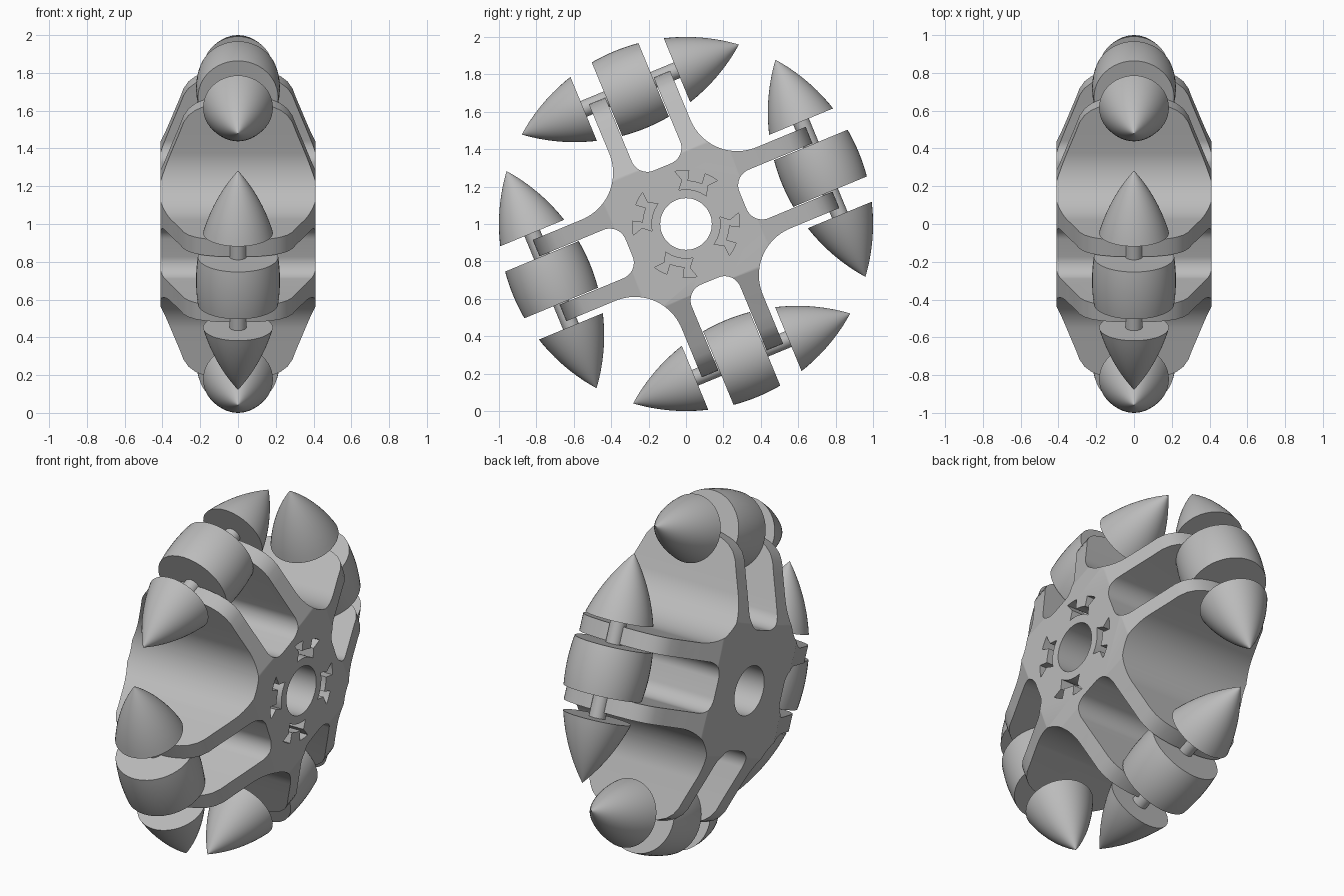
import bpy, bmesh
from math import sin, cos, pi, radians, sqrt

if "Cube" in bpy.data.objects:
    bpy.data.objects.remove(bpy.data.objects["Cube"], do_unlink=True)

grey = bpy.data.materials.new("plain_grey")
grey.use_nodes = True
grey.diffuse_color = (0.5, 0.5, 0.5, 1)
grey.node_tree.nodes["Principled BSDF"].inputs["Base Color"].default_value = (0.5, 0.5, 0.5, 1)

ARMS = [radians(22.5 + 90 * k) for k in range(4)]
HALF = 0.41        # half width of the hub
RIM = 1.0          # wheel radius
AXLE = 0.778       # distance of the roller axles from the wheel centre
RIB_IN, RIB_OUT, RIB_END = 0.14, 0.235, 0.79


def place(n, t, x, a):
    """Point at n along an arm, t across it and x along the wheel axis."""
    return (x, n * cos(a) - t * sin(a), 1 + n * sin(a) + t * cos(a))


def arc(cx, cy, r, start, end, steps=14):
    angles = [radians(start + (end - start) * i / steps) for i in range(steps + 1)]
    return [(cx + r * cos(b), cy + r * sin(b)) for b in angles]


def make(name, bm):
    bmesh.ops.remove_doubles(bm, verts=bm.verts, dist=1e-5)
    bmesh.ops.recalc_face_normals(bm, faces=bm.faces)
    mesh = bpy.data.meshes.new(name)
    bm.to_mesh(mesh)
    bm.free()
    mesh.materials.append(grey)
    ob = bpy.data.objects.new(name, mesh)
    bpy.context.collection.objects.link(ob)
    return ob


def add_prism(bm, bottom, top):
    a = [bm.verts.new(p) for p in bottom]
    b = [bm.verts.new(p) for p in top]
    bm.faces.new(a)
    bm.faces.new(b)
    for i in range(len(a)):
        j = (i + 1) % len(a)
        bm.faces.new((a[i], a[j], b[j], b[i]))


def smooth(ob):
    bpy.ops.object.select_all(action='DESELECT')
    ob.select_set(True)
    bpy.context.view_layer.objects.active = ob
    bpy.ops.object.shade_smooth_by_angle(angle=radians(30))


def cut(ob, cutter, operation):
    cutter.hide_render = True
    mod = ob.modifiers.new("cut", 'BOOLEAN')
    mod.operation, mod.solver, mod.object = operation, 'EXACT', cutter
    bpy.context.view_layer.objects.active = ob
    bpy.ops.object.modifier_apply(modifier=mod.name)
    bpy.data.objects.remove(cutter, do_unlink=True)


def lathe(name, profile, a, segments=48):
    """Revolve (t, radius) points round the axle of the arm at angle a."""
    bm = bmesh.new()
    rings = []
    for t, r in profile:
        rings.append([bm.verts.new(place(AXLE + r * cos(2 * pi * i / segments), t,
                                         r * sin(2 * pi * i / segments), a))
                      for i in range(segments)])
    for p, q in zip(rings, rings[1:]):
        for i in range(segments):
            j = (i + 1) % segments
            bm.faces.new((p[i], p[j], q[j], q[i]))
    bm.faces.new(rings[0])
    bm.faces.new(rings[-1])
    bmesh.ops.dissolve_degenerate(bm, edges=bm.edges, dist=1e-6)
    ob = make(name, bm)
    smooth(ob)
    return ob


# Hub outline: two ribs and a rounded pocket per arm, wide fillets between arms
fillet, corner, floor = 0.27, 0.09, 0.33
arm = [(RIB_END, -RIB_OUT), (RIB_END, -RIB_IN)]
arm += arc(floor + corner, corner - RIB_IN, corner, -90, -180)
arm += arc(floor + corner, RIB_IN - corner, corner, 180, 90)
arm += [(RIB_END, RIB_IN), (RIB_END, RIB_OUT)]
valley = RIB_OUT + fillet
arm += arc(valley, valley, fillet, -90, -180, 24)
bm = bmesh.new()
add_prism(bm, [place(n, t, -HALF - 0.1, a) for a in ARMS for n, t in arm],
          [place(n, t, HALF + 0.1, a) for a in ARMS for n, t in arm])
hub = make("hub_with_ribs", bm)

# Taper the ribs towards rounded tips
quarter = [(0.36, HALF), (0.5, 0.357), (0.62, 0.31), (0.68, 0.288), (0.72, 0.262),
           (0.75, 0.225), (0.77, 0.18), (0.785, 0.12), (0.793, 0.05)]
side = quarter + [(n, -x) for n, x in reversed(quarter)]
taper = side + [(-n, -x) for n, x in side]
for a in ARMS[:2]:
    bm = bmesh.new()
    add_prism(bm, [place(n, -1.5, x, a) for n, x in taper],
              [place(n, 1.5, x, a) for n, x in taper])
    cut(hub, make("taper_cutter", bm), 'INTERSECT')

# Shaft bore
bm = bmesh.new()
bore = arc(0, 0, 0.138, 0, 360, 64)[:-1]
add_prism(bm, [place(n, t, -1, 0) for n, t in bore], [place(n, t, 1, 0) for n, t in bore])
cut(hub, make("bore_cutter", bm), 'DIFFERENCE')

# Four notched recesses round the bore on one face
bm = bmesh.new()
for k in range(4):
    mid = 78 + 90 * k
    recess = arc(0, 0, 0.185, mid - 24, mid + 24, 10)
    recess += arc(0, 0, 0.235, mid + 17, mid + 17, 1)[:1]
    recess += arc(0, 0, 0.287, mid + 24, mid + 9, 4)
    recess += arc(0, 0, 0.23, mid + 10, mid - 10, 4)
    recess += arc(0, 0, 0.287, mid - 9, mid - 24, 4)
    recess += arc(0, 0, 0.235, mid - 17, mid - 17, 1)[:1]
    add_prism(bm, [place(n, t, HALF - 0.1, 0) for n, t in recess],
              [place(n, t, HALF + 0.1, 0) for n, t in recess])
cut(hub, make("recess_cutter", bm), 'DIFFERENCE')
smooth(hub)


def roller_radius(t):
    return max(sqrt(RIM ** 2 - t ** 2) - AXLE, 0)


def roller_profile(start, end, steps=12):
    ts = [start + (end - start) * i / steps for i in range(steps + 1)]
    return [(t, roller_radius(t)) for t in ts]


# Rollers: a barrel between the ribs, a pointed end on each side, and a pin
tip = sqrt(RIM ** 2 - AXLE ** 2)
for k, a in enumerate(ARMS, 1):
    lathe(f"roller_barrel_{k}", roller_profile(-0.135, 0.135), a)
    for s, label in ((1, "a"), (-1, "b")):
        lathe(f"roller_point_{k}{label}", roller_profile(s * 0.27, s * (tip - 0.0005)), a)
    lathe(f"roller_pin_{k}", [(-0.3, 0.045), (0.3, 0.045)], a, 24)
